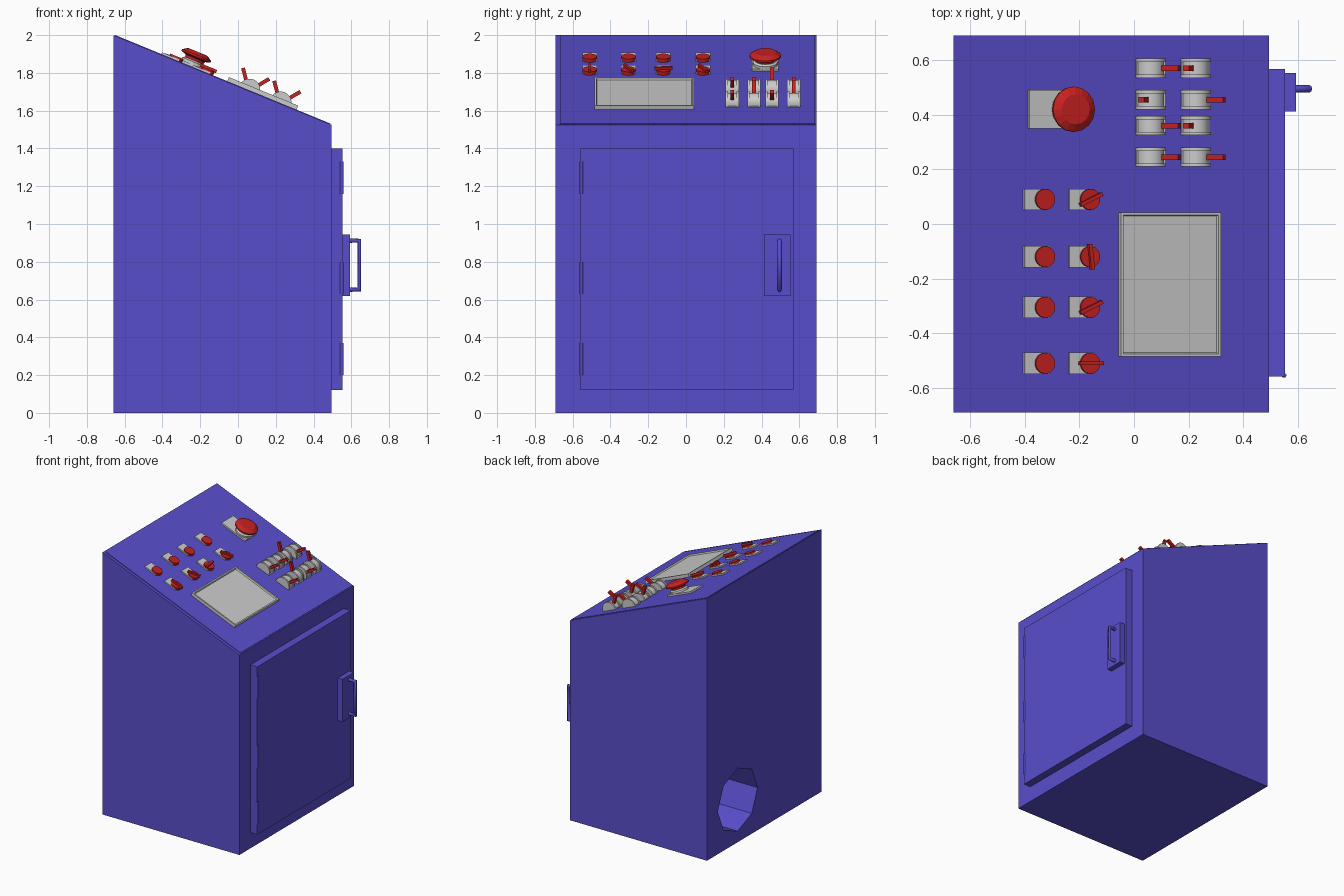
import bpy, bmesh
from math import atan2, cos, sin, pi, radians
from mathutils import Matrix, Vector

if "Cube" in bpy.data.objects:
    bpy.data.objects.remove(bpy.data.objects["Cube"])

SLOPE = 0.475 / 1.155
TILT = atan2(0.475, 1.155)


def material(name, rgb):
    m = bpy.data.materials.new(name)
    m.diffuse_color = (*rgb, 1)
    m.use_nodes = True
    m.node_tree.nodes["Principled BSDF"].inputs["Base Color"].default_value = m.diffuse_color
    return m


PURPLE = material("purple_paint", (0.098, 0.076, 0.6))
RED = material("red_plastic", (0.58, 0.015, 0.015))


def on_panel(x, y):
    """Frame on the sloped panel: local x runs downhill, local z is the panel normal."""
    return Matrix.Translation((x, y, 2.0 - (x + 0.66) * SLOPE)) @ Matrix.Rotation(TILT, 4, 'Y')


def finish(name, bm, mat=None, M=None, smooth=False):
    bmesh.ops.recalc_face_normals(bm, faces=bm.faces)
    me = bpy.data.meshes.new(name)
    bm.to_mesh(me)
    bm.free()
    ob = bpy.data.objects.new(name, me)
    bpy.context.collection.objects.link(ob)
    if M is not None:
        ob.matrix_world = M
    if mat:
        me.materials.append(mat)
    if smooth:
        bpy.ops.object.select_all(action='DESELECT')
        ob.select_set(True)
        bpy.context.view_layer.objects.active = ob
        bpy.ops.object.shade_smooth_by_angle(angle=radians(35))
    return ob


def add_box(bm, lo, hi):
    lo, hi = Vector(lo), Vector(hi)
    S = Matrix.Diagonal((*(hi - lo), 1))
    return bmesh.ops.create_cube(bm, size=1, matrix=Matrix.Translation((lo + hi) / 2) @ S)


def box(name, lo, hi, mat=None, M=None):
    bm = bmesh.new()
    add_box(bm, lo, hi)
    return finish(name, bm, mat, M)


def add_prism(bm, pts, y0, y1):
    """Extrude an x-z outline along y."""
    f = bm.faces.new([bm.verts.new((x, y0, z)) for x, z in pts])
    g = bmesh.ops.extrude_face_region(bm, geom=[f])["geom"]
    bmesh.ops.translate(bm, vec=(0, y1 - y0, 0),
                        verts=[v for v in g if isinstance(v, bmesh.types.BMVert)])


def lathe(name, profile, n, mat=None, M=None, smooth=False):
    bm = bmesh.new()
    rings = [[bm.verts.new((r * cos(2 * pi * i / n), r * sin(2 * pi * i / n), z))
              for i in range(n)] for r, z in profile]
    for a, b in zip(rings, rings[1:]):
        for i in range(n):
            j = (i + 1) % n
            bm.faces.new((a[i], a[j], b[j], b[i]))
    bm.faces.new(rings[0])
    bm.faces.new(rings[-1])
    return finish(name, bm, mat, M, smooth)


# Cabinet body with sloped top
bm = bmesh.new()
add_prism(bm, [(-0.66, 0), (0.495, 0), (0.495, 1.525), (-0.66, 2.0)], -0.69, 0.69)
body = finish("cabinet_body", bm, PURPLE)

# Octagonal cable opening in the -x face
cut_frame = Matrix.Translation((-0.76, 0.32, 0.325)) @ Matrix.Rotation(pi / 2, 4, 'Y')
cutter = lathe("cable_hole_cutter", [(0.24, 0), (0.24, 0.6)], 8, PURPLE, cut_frame)
cutter.hide_render = True
cutter.hide_viewport = False
cutter.display_type = 'WIRE'
mod = body.modifiers.new("cable_hole", 'BOOLEAN')
mod.object = cutter
mod.operation = 'DIFFERENCE'
mod.solver = 'EXACT'

# Thin cover sheet on the slope
half = 0.57 / cos(TILT)
box("top_cover", (-half, -0.668, -0.002), (half, 0.682, 0.004), PURPLE, on_panel(-0.0825, 0))

# Door, hinges, handle
box("door", (0.49, -0.558, 0.12), (0.553, 0.568, 1.40), PURPLE)
for i, (z0, z1) in enumerate([(0.20, 0.37), (0.63, 0.80), (1.16, 1.33)]):
    lathe(f"door_hinge_{i + 1}", [(0.009, z0), (0.009, z1)], 12, PURPLE,
          Matrix.Translation((0.549, -0.554, 0)), True)
box("handle_plate", (0.55, 0.412, 0.62), (0.593, 0.552, 0.945), PURPLE)
cu = bpy.data.curves.new("door_handle", 'CURVE')
cu.dimensions = '3D'
cu.bevel_depth = 0.013
cu.bevel_resolution = 2
sp = cu.splines.new('POLY')
path = [(0.58, 0.653), (0.643, 0.653), (0.643, 0.912), (0.58, 0.912)]
sp.points.add(len(path) - 1)
for p, (x, z) in zip(sp.points, path):
    p.co = (x, 0.495, z, 1)
handle = bpy.data.objects.new("door_handle", cu)
bpy.context.collection.objects.link(handle)
cu.materials.append(PURPLE)
bpy.ops.object.select_all(action='DESELECT')
handle.select_set(True)
bpy.context.view_layer.objects.active = handle
bpy.ops.object.convert(target='MESH')

# Screen with recessed glass
bm = bmesh.new()
add_box(bm, (-0.198, -0.264, 0), (0.198, 0.264, 0.027))
bm.faces.ensure_lookup_table()
top = max(bm.faces, key=lambda f: f.calc_center_median().z)
bmesh.ops.inset_region(bm, faces=[top], thickness=0.014, depth=0)
bmesh.ops.inset_region(bm, faces=[top], thickness=0.006, depth=-0.01)
finish("screen", bm, None, on_panel(0.125, -0.221))

# Push buttons and rotary knobs
for i, (y, turn) in enumerate([(0.09, 25), (-0.12, 96), (-0.305, 25), (-0.51, 0)]):
    for kind, x in (("button", -0.333), ("knob", -0.168)):
        M = on_panel(x, y)
        box(f"{kind}_base_{i + 1}", (-0.08, -0.039, 0), (0.02, 0.039, 0.014), None, M)
        lathe(f"{kind}_cap_{i + 1}", [(0.038, 0.004), (0.038, 0.024)], 24, RED, M, True)
        if kind == "knob":
            box(f"knob_grip_{i + 1}", (-0.047, -0.007, 0.02), (0.047, 0.007, 0.038), RED,
                M @ Matrix.Rotation(radians(turn), 4, 'Z'))

# Emergency stop mushroom button
M = on_panel(-0.246, 0.42)
box("stop_base", (-0.155, -0.07, 0), (0.06, 0.07, 0.016), None, M)
lathe("stop_collar", [(0.066, 0.01), (0.066, 0.03), (0.055, 0.038)], 16, None, M)
lathe("stop_button", [(0.05, 0.03), (0.055, 0.052), (0.083, 0.06), (0.083, 0.07),
                      (0.055, 0.088)], 16, RED, M)

# Lever switches: round cheeks, inner core, lever leaning forward or back
def half_disc(r):
    return [(r * cos(pi * i / 12), 0.008 + r * sin(pi * i / 12)) for i in range(13)]


LEAN = 37
for i, (y, leans) in enumerate([(0.57, (1, -1)), (0.455, (-1, 1)), (0.36, (1, -1)), (0.245, (1, 1))]):
    for j, x in enumerate((0.058, 0.223)):
        M = on_panel(x, y)
        tag = f"{i + 1}_{j + 1}"
        bm = bmesh.new()
        add_box(bm, (-0.057, -0.035, 0), (0.057, 0.035, 0.008))
        for y0, y1, r in ((-0.035, -0.023, 0.057), (0.023, 0.035, 0.057), (-0.023, 0.023, 0.05)):
            add_prism(bm, half_disc(r), y0, y1)
        finish(f"switch_housing_{tag}", bm, None, M, True)
        box(f"switch_lever_{tag}", (-0.01, -0.01, 0.02), (0.01, 0.01, 0.125), RED,
            M @ Matrix.Rotation(radians(LEAN * leans[j]), 4, 'Y'))
